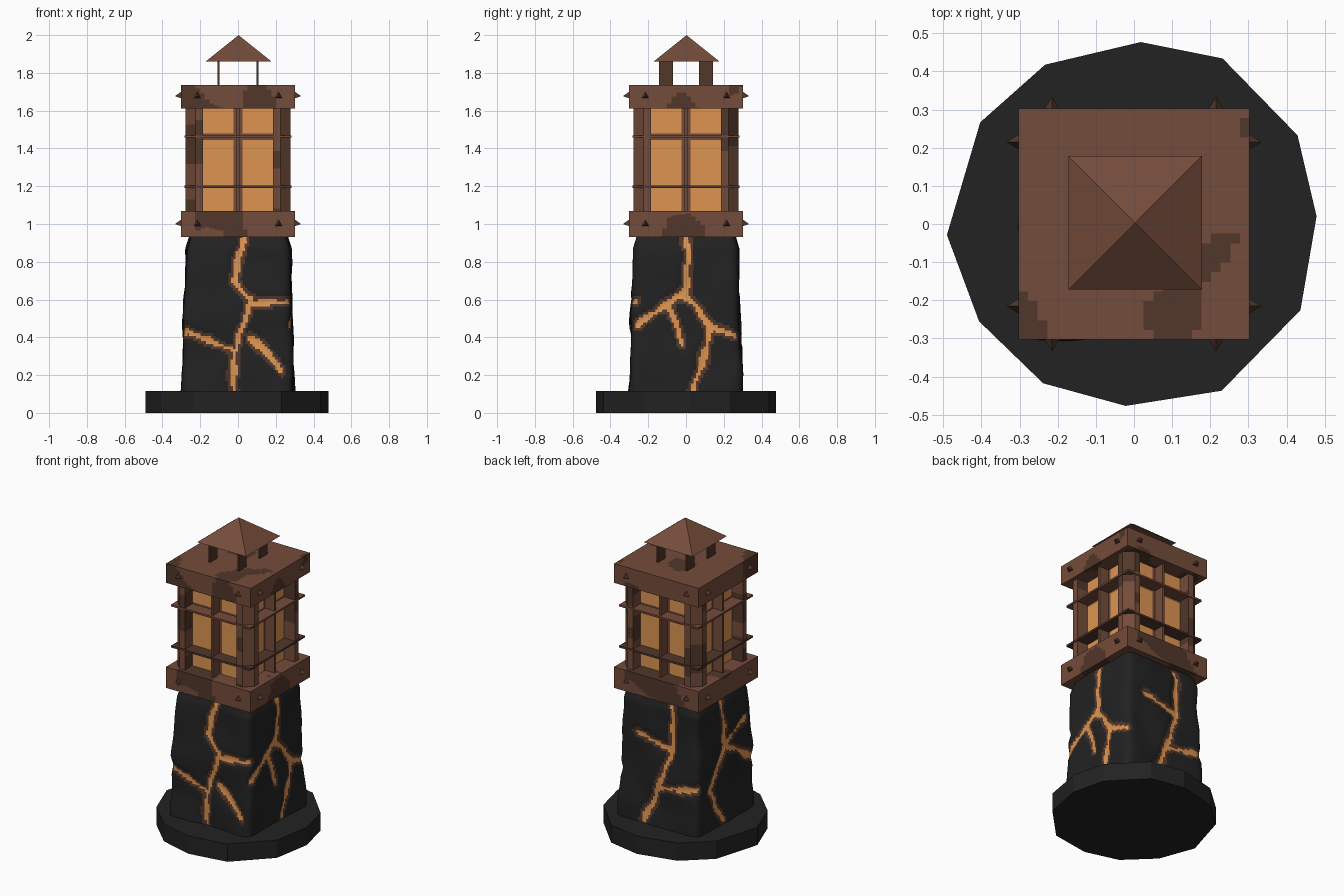
import bpy, bmesh, math, random
from mathutils import Vector, Matrix, noise

if "Cube" in bpy.data.objects:
    bpy.data.objects.remove(bpy.data.objects["Cube"])

random.seed(4)

def material(name, rgb):
    m = bpy.data.materials.new(name)
    m.diffuse_color = (*rgb, 1)
    m.use_nodes = True
    m.node_tree.nodes["Principled BSDF"].inputs["Base Color"].default_value = m.diffuse_color
    return m

STONE = material("dark stone", (0.016, 0.016, 0.016))
BROWN = material("copper brown", (0.175, 0.072, 0.043))
DARK = material("dark copper", (0.085, 0.038, 0.023))
GLOW = material("glowing orange", (0.73, 0.30, 0.083))

def finish(bm, name, mats, rule=None, smooth=False):
    bmesh.ops.recalc_face_normals(bm, faces=bm.faces[:])
    for f in bm.faces:
        f.smooth = smooth
        if rule:
            f.material_index = rule(f.calc_center_median())
    me = bpy.data.meshes.new(name)
    bm.to_mesh(me)
    bm.free()
    for m in mats:
        me.materials.append(m)
    ob = bpy.data.objects.new(name, me)
    bpy.context.collection.objects.link(ob)
    return ob

def box(name, lo, hi, mats, cuts=0, rule=None):
    bm = bmesh.new()
    lo, hi = Vector(lo), Vector(hi)
    bmesh.ops.create_cube(bm, size=1)
    if cuts:
        bmesh.ops.subdivide_edges(bm, edges=bm.edges[:], cuts=cuts, use_grid_fill=True)
    for v in bm.verts:
        v.co = Vector([lo[i] + (v.co[i] + 0.5) * (hi[i] - lo[i]) for i in range(3)])
    return finish(bm, name, mats, rule)

def prism(name, pts, z0, z1, mats, rows=1, rule=None):
    bm = bmesh.new()
    rings = [[bm.verts.new((x, y, z0 + (z1 - z0) * r / rows)) for x, y in pts]
             for r in range(rows + 1)]
    n = len(pts)
    for a, b in zip(rings, rings[1:]):
        for i in range(n):
            bm.faces.new((a[i], a[(i + 1) % n], b[(i + 1) % n], b[i]))
    bm.faces.new(rings[0][::-1])
    bm.faces.new(rings[-1])
    return finish(bm, name, mats, rule)

def patches(scale, level):
    # weathered blotches by smooth noise
    return lambda c: 1 if noise.noise(c * scale + Vector((3, 2, 0.4))) > level else 0

# irregular twelve-sided base slab
slab = []
for i in range(12):
    a = math.radians(90 + 30 * i + random.uniform(-4, 4))
    r = random.uniform(0.475, 0.495)
    slab.append((r * math.cos(a), r * math.sin(a)))
prism("base_slab", slab, 0, 0.115, [STONE])

# main cracks of each side of the column, as (sideways, height)
CRACKS = [
    [[(.05, .95), (-.03, .7), (.07, .6), (-.02, .32), (-.02, .1)],
     [(-.29, .44), (-.02, .33)], [(.07, .58), (.29, .59)], [(.08, .4), (.23, .22)]],
    [[(0, .95), (0, .64), (-.27, .47)], [(0, .62), (.14, .45), (.29, .41)],
     [(.13, .45), (.05, .12)], [(-.09, .55), (-.02, .36)]],
    [[(.1, .9), (.1, .62), (.02, .39), (-.1, .12)], [(.1, .62), (-.16, .68)],
     [(.03, .37), (.29, .41)]],
    [[(-.02, .95), (0, .6), (.29, .42)], [(0, .6), (-.17, .36), (-.05, .14)],
     [(0, .6), (.22, .7)]],
]
SIDE = 0.58
SEGS = [(a[0] + k * SIDE, a[1], b[0] + k * SIDE, b[1])
        for k, side in enumerate(CRACKS) for pts in side for a, b in zip(pts, pts[1:])]

def crack(p, z):
    # wavering distance to the nearest crack, thinner and thicker by noise
    best = 9
    p += 0.02 * noise.noise(Vector((p * 9, z * 9, 5)))
    for ax, az, bx, bz in SEGS:
        q = (p - ax + 2 * SIDE) % (4 * SIDE) - 2 * SIDE
        r, dx, dz = z - az, bx - ax, bz - az
        t = max(0, min(1, (q * dx + r * dz) / (dx * dx + dz * dz)))
        best = min(best, math.hypot(q - t * dx, r - t * dz))
    return best + 0.012 * noise.noise(Vector((p * 10, z * 10, 2)))

# rocky column: lumpy rounded square with sunken glowing cracks
N, ROWS = 44, 60
bm = bmesh.new()
rings = []
for r in range(ROWS + 1):
    z = 0.1 + 0.84 * r / ROWS
    h = 0.298 - 0.022 * (z - 0.1) / 0.8 - max(0, z - 0.87) * 0.25
    ring = []
    for k in range(4):
        for i in range(N):
            u = -1 + 2 * i / N
            s = h / (1 + abs(u) ** 13) ** (1 / 13)
            co = Matrix.Rotation(k * math.pi / 2, 3, 'Z') @ Vector((u * s, -s, 0))
            lump = 0.05 * noise.noise(Vector((co.x * 5, co.y * 5, z * 5)))
            d = crack(u * SIDE / 2 + k * SIDE, z)
            co *= 1 + lump - 0.035 * max(0, min(1, 1 - d / 0.05))
            ring.append(bm.verts.new((co.x, co.y, z)))
    rings.append(ring)
T = 4 * N
for r in range(ROWS):
    z = 0.1 + 0.84 * (r + .5) / ROWS
    for i in range(T):
        f = bm.faces.new((rings[r][i], rings[r][(i + 1) % T],
                          rings[r + 1][(i + 1) % T], rings[r + 1][i]))
        k, c = divmod(i, N)
        d = crack((-1 + 2 * (c + .5) / N) * SIDE / 2 + k * SIDE, z)
        f.material_index = 2 if d < 0.014 else 1 if d < 0.032 else 0
bm.faces.new(rings[0][::-1])
bm.faces.new(rings[-1])
finish(bm, "rock_column", [STONE, DARK, GLOW], smooth=True)

# square frames below and above the lantern
for name, z0, z1 in (("lower_frame", .932, 1.068), ("upper_frame", 1.612, 1.737)):
    box(name, (-.303, -.303, z0), (.303, .303, z1), [BROWN, DARK], 23, patches(5, .22))

# glowing panes with painted crossbars
def pane_rule(c):
    u = c.x if abs(c.y) > abs(c.x) else c.y
    return 1 if abs(u) < .028 or abs(c.z - 1.46) < .022 or abs(u) > .185 else 0
box("lantern_panes", (-.2, -.2, 1.06), (.2, .2, 1.62), [GLOW, BROWN], 31, pane_rule)

# chamfered corner posts
IN, CUT, OUT = .185, .225, .277
post = [(IN, IN), (OUT, IN), (OUT, CUT), (CUT, OUT), (IN, OUT)]
for sx in (-1, 1):
    for sy in (-1, 1):
        prism("corner_post", [(x * sx, y * sy) for x, y in post], 1.06, 1.62,
              [BROWN, DARK], 24, patches(6, .1))

# thin upright fins in the middle of each side
for s in (-1, 1):
    a, b = sorted((s * .19, s * .268))
    box("fin_front_back", (-.007, a, 1.06), (.007, b, 1.62), [BROWN])
    box("fin_side", (a, -.007, 1.06), (b, .007, 1.62), [BROWN])

# thin horizontal rails round the lantern
for name, z, m in (("lower_rail", 1.197, DARK), ("upper_rail", 1.463, BROWN)):
    for s in (-1, 1):
        a, b = sorted((s * .19, s * .282))
        box(name, (-.282, a, z - .006), (.282, b, z + .006), [m])
        box(name, (a, -.19, z - .006), (b, .19, z + .006), [m])

# small pointed studs on the frames
for z in (1.0, 1.677):
    for k in range(4):
        for u in (-.215, .215):
            bm = bmesh.new()
            bmesh.ops.create_cone(bm, cap_ends=True, segments=3, radius1=.024,
                                  radius2=0, depth=.034)
            m = (Matrix.Rotation(k * math.pi / 2, 4, 'Z') @ Matrix.Translation((u, -.317, z))
                 @ Matrix.Rotation(math.pi / 2, 4, 'X'))
            bmesh.ops.transform(bm, matrix=m, verts=bm.verts[:])
            finish(bm, "stud", [DARK])

# flat legs that carry the cap
for sx in (-1, 1):
    for sy in (-1, 1):
        x, y = sx * .104, sy * .106
        box("cap_leg", (x - .005, y - .038, 1.73), (x + .005, y + .038, 1.865), [DARK])

# pyramid cap
bm = bmesh.new()
bmesh.ops.create_cone(bm, cap_ends=True, segments=4, radius1=.175 * math.sqrt(2),
                      radius2=0, depth=.14)
bmesh.ops.transform(bm, verts=bm.verts[:], matrix=Matrix.Translation((.003, .003, 1.93))
                    @ Matrix.Rotation(math.pi / 4, 4, 'Z'))
finish(bm, "cap_roof", [BROWN])
